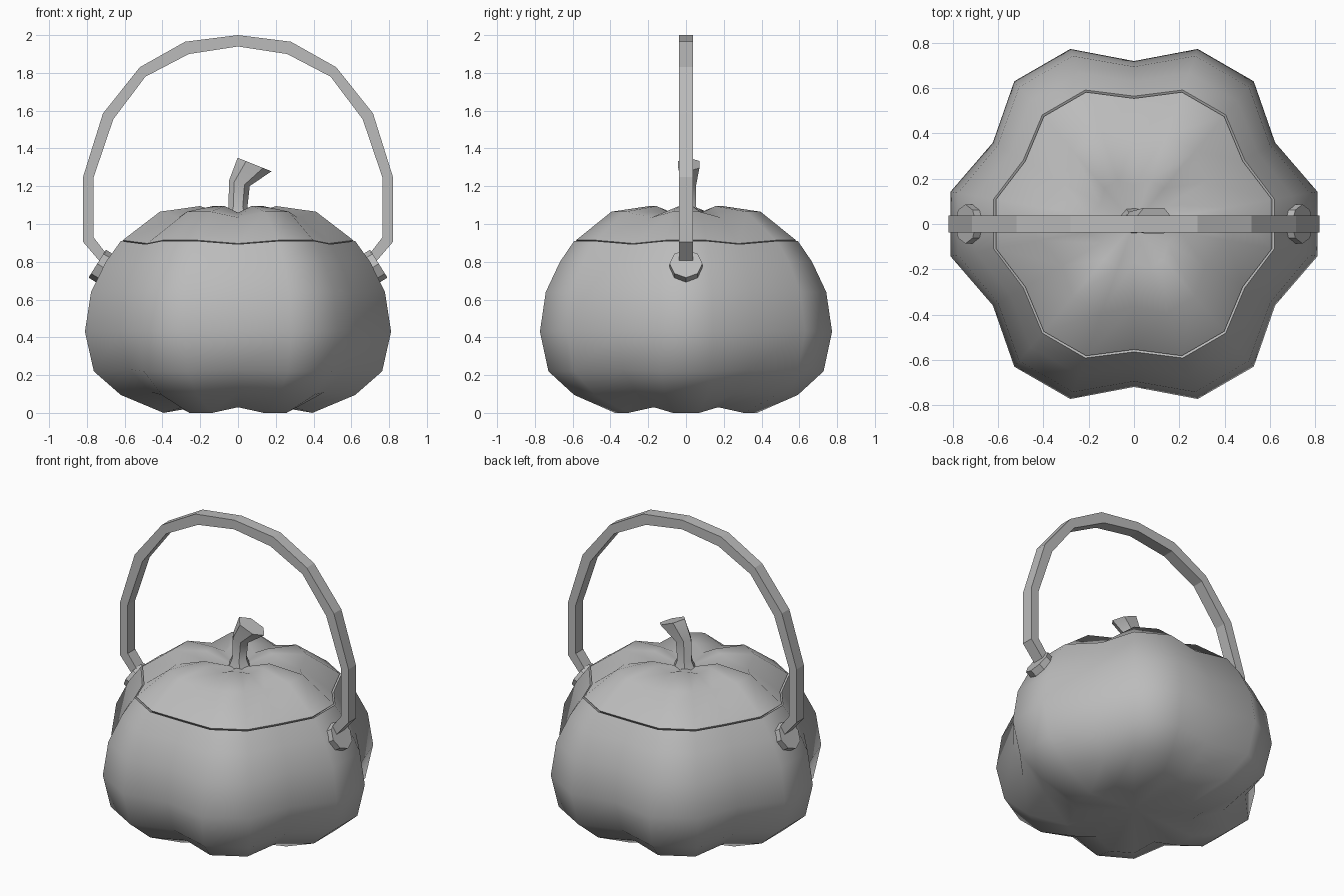
import bpy, bmesh
from math import cos, sin, radians, pi
from mathutils import Vector

cube = bpy.data.objects.get("Cube")
if cube:
    bpy.data.objects.remove(cube, do_unlink=True)

grey = bpy.data.materials.new("plain_grey")
grey.use_nodes = True
tone = (0.5, 0.5, 0.5, 1)
grey.diffuse_color = tone
grey.node_tree.nodes["Principled BSDF"].inputs["Base Color"].default_value = tone


def finish(name, bm, smooth=None):
    bmesh.ops.recalc_face_normals(bm, faces=bm.faces)
    mesh = bpy.data.meshes.new(name)
    bm.to_mesh(mesh)
    bm.free()
    mesh.materials.append(grey)
    obj = bpy.data.objects.new(name, mesh)
    bpy.context.collection.objects.link(obj)
    if smooth:
        bpy.ops.object.select_all(action='DESELECT')
        obj.select_set(True)
        bpy.context.view_layer.objects.active = obj
        bpy.ops.object.shade_smooth_by_angle(angle=radians(smooth))
    return obj


def loft(bm, rings, start=None, end=None):
    """Bridge rings of points; close each end with a pole, a flat cap or nothing."""
    loops = [[bm.verts.new(p) for p in ring] for ring in rings]
    n = len(loops[0])
    for a, b in zip(loops, loops[1:]):
        for i in range(n):
            j = (i + 1) % n
            bm.faces.new((a[i], a[j], b[j], b[i]))
    for loop, close in ((loops[0], start), (loops[-1], end)):
        if close == "cap":
            bm.faces.new(loop)
        elif close is not None:
            pole = bm.verts.new((0, 0, close))
            for i in range(n):
                bm.faces.new((loop[i], loop[(i + 1) % n], pole))


def lobed_ring(crest_r, crest_z, valley_r, valley_z):
    """Six lobes, each with two crest points and a shared valley point."""
    ring = []
    for i in range(18):
        a = radians(10 + 20 * i)
        r, z = (valley_r, valley_z) if i % 3 == 1 else (crest_r, crest_z)
        ring.append((r * cos(a), r * sin(a), z))
    return ring


# Pumpkin body with an inner lip at the opening
body = [(.40, 0, .34, .03), (.63, .095, .53, .11), (.775, .22, .665, .23),
        (.823, .43, .72, .43), (.79, .64, .695, .64), (.71, .80, .63, .79),
        (.63, .91, .565, .893), (.60, .895, .535, .878), (.62, .80, .54, .79)]
bm = bmesh.new()
loft(bm, [lobed_ring(*r) for r in body], start=.07)
finish("pumpkin_body", bm, 70)

# Lid, dished around the stem
lid = [(.59, .88, .525, .865), (.62, .914, .555, .897),
       (.42, 1.065, .365, 1.035), (.205, 1.095, .17, 1.06)]
bm = bmesh.new()
loft(bm, [lobed_ring(*r) for r in lid], start=.9, end=1.03)
finish("pumpkin_lid", bm, 70)

# Bent six-sided stem: centre x, centre z, half width, half depth, slope
stem = [(0, 1.02, .085, .07, 0), (0, 1.09, .05, .045, 0),
        (.007, 1.215, .055, .045, -.25), (.088, 1.315, .09, .065, -.4)]
bm = bmesh.new()
loft(bm, [[(cx + w * cos(k * pi / 3), .015 + d * sin(k * pi / 3),
            cz + w * cos(k * pi / 3) * slope) for k in range(6)]
          for cx, cz, w, d, slope in stem], start="cap", end="cap")
finish("stem", bm, 50)

# Faceted arched handle: outer and inner edge points, mirrored
outer = [(.70, .765), (.82, .905), (.82, 1.25), (.715, 1.585), (.52, 1.83), (.28, 1.965), (0, 2)]
inner = [(.665, .80), (.765, .93), (.765, 1.245), (.66, 1.555), (.49, 1.78), (.26, 1.90), (0, 1.94)]
pairs = list(zip(outer, inner))
pairs += [((-o[0], o[1]), (-i[0], i[1])) for o, i in reversed(pairs[:-1])]
bm = bmesh.new()
loft(bm, [[(o[0], -.038, o[1]), (o[0], .038, o[1]), (i[0], .038, i[1]), (i[0], -.038, i[1])]
          for o, i in pairs], start="cap", end="cap")
finish("handle", bm)

# Octagonal pegs holding the handle
for side, name in ((1, "left_peg"), (-1, "right_peg")):
    axis = Vector((.85 * side, 0, .53)).normalized()
    bm = bmesh.new()
    bmesh.ops.create_cone(bm, cap_ends=True, segments=8, radius1=.087, radius2=.087, depth=.1)
    bmesh.ops.transform(bm, matrix=axis.to_track_quat('Z', 'Y').to_matrix().to_4x4(), verts=bm.verts)
    bmesh.ops.translate(bm, vec=Vector((.745 * side, 0, .79)) - axis * .05, verts=bm.verts)
    finish(name, bm)
